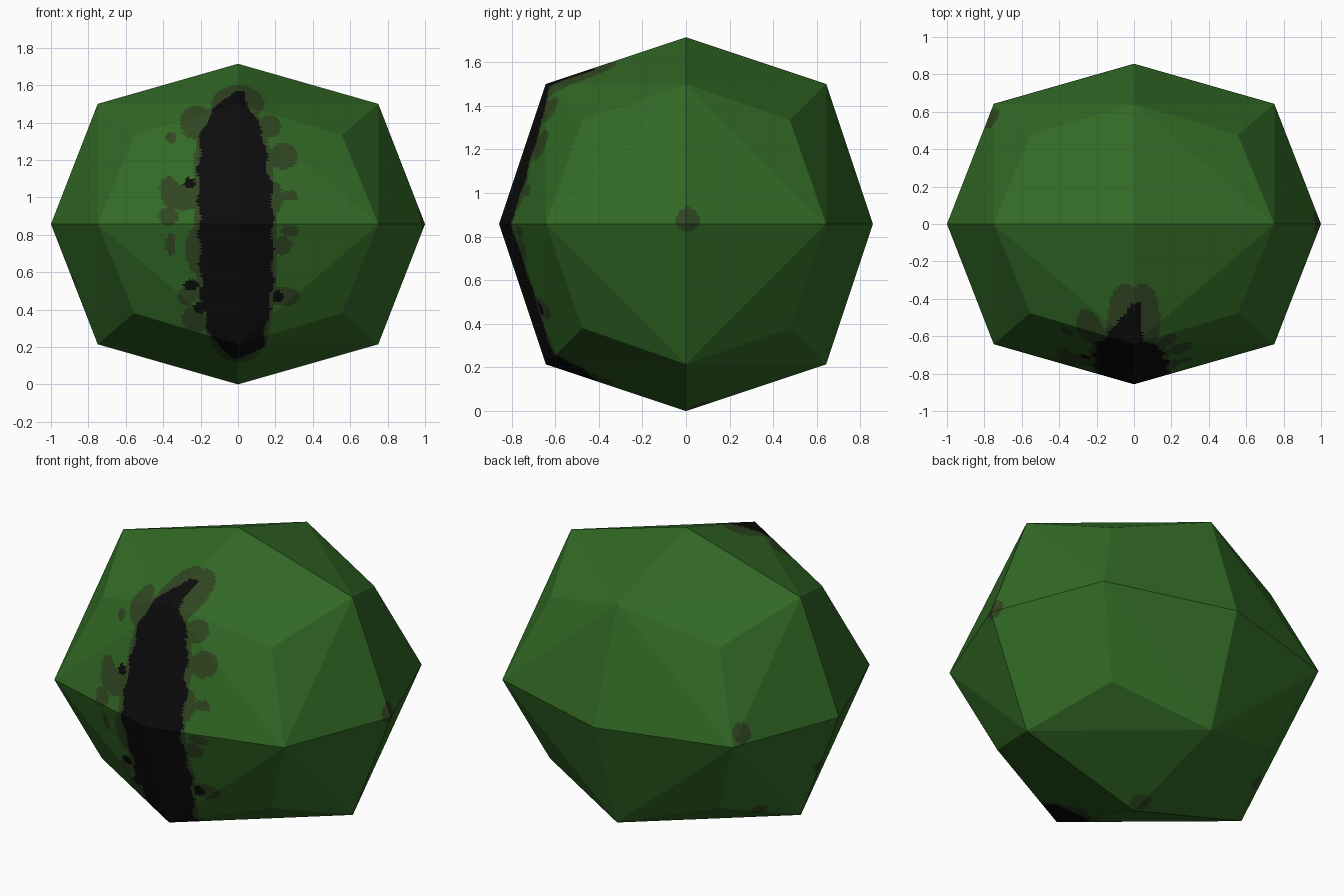
import bpy, bmesh, math
from itertools import product
from mathutils import Vector

if "Cube" in bpy.data.objects:
    bpy.data.objects.remove(bpy.data.objects["Cube"])

HALF = Vector((1.0, 0.857, 0.857))


def material(name, rgb):
    m = bpy.data.materials.new(name)
    m.diffuse_color = (*rgb, 1)
    m.use_nodes = True
    m.node_tree.nodes["Principled BSDF"].inputs["Base Color"].default_value = m.diffuse_color
    return m


GREEN, OLIVE, BLACK = range(3)
mats = [material("leaf green", (0.032, 0.144, 0.019)),
        material("olive blotch", (0.030, 0.062, 0.016)),
        material("stripe black", (0.0037, 0.0037, 0.0037))]

# Black front stripe outline: height, left edge, right edge
STRIPE = [(0.14, -.02, .02), (0.20, -.11, .13), (0.30, -.16, .15),
          (0.50, -.20, .185), (1.00, -.21, .185), (1.17, -.21, .16),
          (1.35, -.20, .13), (1.47, -.13, .07), (1.57, -.02, .02)]

# Front spots: x, z, radius x, radius z
BLACK_SPOTS = [(-.26, 1.075, .03, .03), (-.25, .53, .04, .03),
               (-.20, .41, .04, .03), (.215, .47, .033, .03)]
OLIVE_SPOTS = [(0, 1.50, .14, .10), (-.22, 1.40, .09, .09), (-.36, 1.32, .03, .03),
               (-.30, 1.00, .11, .07), (-.37, 1.06, .05, .05), (-.37, .90, .05, .05),
               (-.36, .75, .025, .06), (-.23, .72, .05, .12), (-.27, .47, .05, .05),
               (-.22, .35, .08, .07), (.24, 1.22, .08, .07), (.17, 1.38, .06, .06),
               (.28, 1.01, .04, .03), (.20, 1.00, .04, .08), (.28, .82, .05, .03),
               (.24, .74, .05, .05), (.24, .47, .09, .05), (0, .20, .12, .08)]

# Stray olive spots on the sides, back and underside: x, y, z, radius
STRAY = [(.99, .01, .88, .06), (.80, .01, 1.46, .035), (-.77, .57, .92, .06),
         (-.65, .25, .31, .045), (-.87, 0, .54, .04), (0, .06, .02, .06)]


def stripe_edges(z):
    for (z0, l0, r0), (z1, l1, r1) in zip(STRIPE, STRIPE[1:]):
        if z0 <= z <= z1:
            t = (z - z0) / (z1 - z0)
            return l0 + t * (l1 - l0), r0 + t * (r1 - r0)
    return None


def in_spots(x, z, spots):
    return any(((x - a) / rx) ** 2 + ((z - b) / rz) ** 2 < 1 for a, b, rx, rz in spots)


def paint(c):
    if c.y < 0:
        edges = stripe_edges(c.z)
        wob = 0.01 * math.sin(c.z * 37)
        if edges and edges[0] + wob < c.x < edges[1] + wob:
            return BLACK
        if in_spots(c.x, c.z, BLACK_SPOTS):
            return BLACK
        if edges and edges[0] - .025 < c.x < edges[1] + .02:
            return OLIVE
        if in_spots(c.x, c.z, OLIVE_SPOTS):
            return OLIVE
    if any((c - Vector(s[:3])).length < s[3] for s in STRAY):
        return OLIVE
    return GREEN


# Body: once-rounded box, from face centres, edge middles and corners
bm = bmesh.new()
RADIUS = {1: 1.0, 2: 0.75, 3: 5 / 9}
for d in product((-1, 0, 1), repeat=3):
    n = sum(map(abs, d))
    if n:
        v = Vector(d) * RADIUS[n] * HALF
        bm.verts.new(v + Vector((0, 0, HALF.z)))
bmesh.ops.convex_hull(bm, input=bm.verts[:])

# Fine flat subdivision so the painted patches can be picked by face
bmesh.ops.triangulate(bm, faces=bm.faces[:])
bmesh.ops.subdivide_edges(bm, edges=bm.edges[:], cuts=39, use_grid_fill=True)
bmesh.ops.recalc_face_normals(bm, faces=bm.faces[:])
for f in bm.faces:
    f.material_index = paint(f.calc_center_median())
    f.smooth = False

mesh = bpy.data.meshes.new("bush_body")
bm.to_mesh(mesh)
bm.free()
for m in mats:
    mesh.materials.append(m)
body = bpy.data.objects.new("bush_body", mesh)
bpy.context.collection.objects.link(body)
